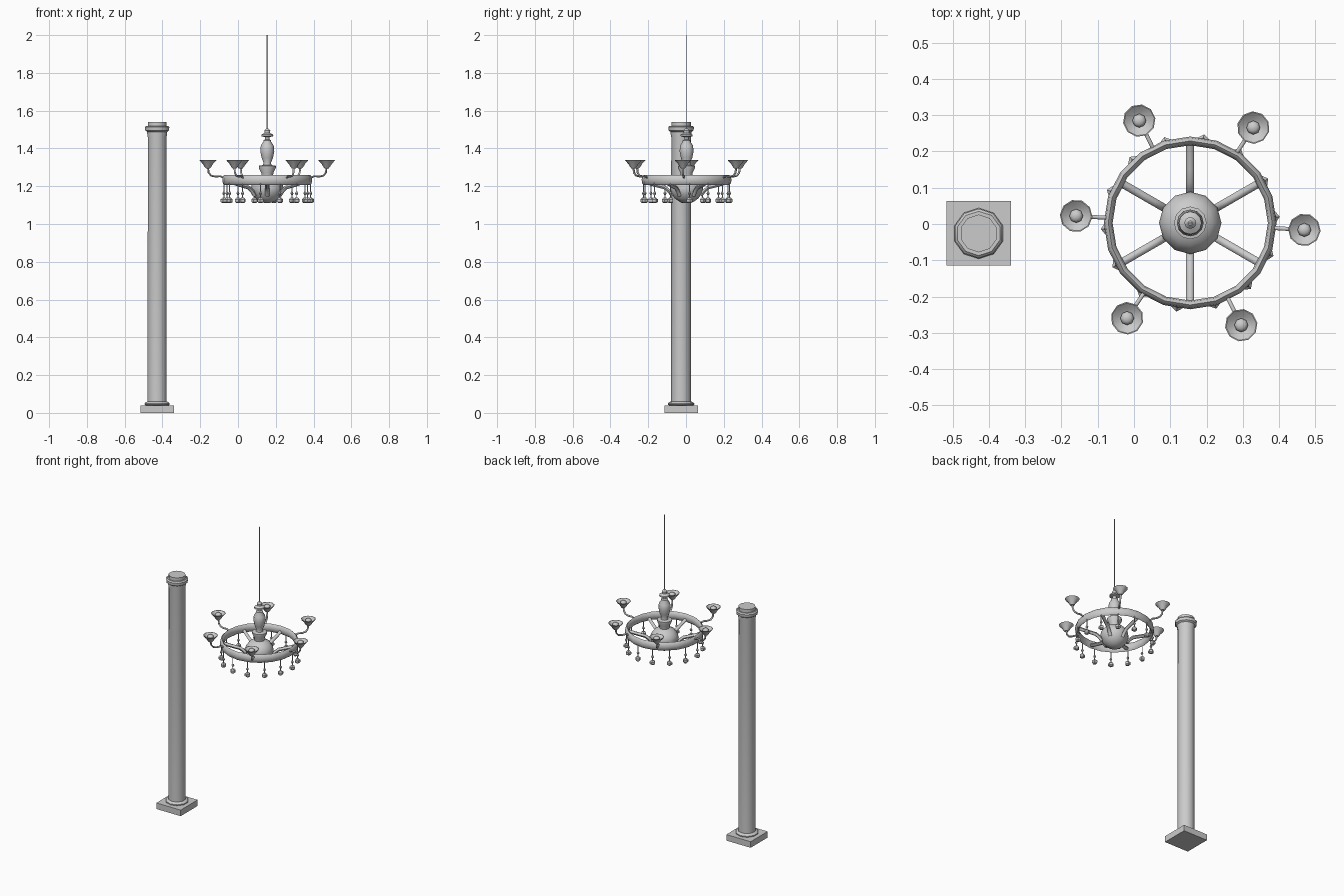
import bpy, bmesh, math
from mathutils import Vector

if "Cube" in bpy.data.objects:
    bpy.data.objects.remove(bpy.data.objects["Cube"])

CX, CY = 0.155, 0.003      # chandelier axis
PX, PY = -0.428, -0.026    # column axis


def make(name, bm, smooth=True, angle=40):
    bmesh.ops.recalc_face_normals(bm, faces=bm.faces)
    me = bpy.data.meshes.new(name)
    bm.to_mesh(me)
    bm.free()
    ob = bpy.data.objects.new(name, me)
    bpy.context.collection.objects.link(ob)
    if smooth:
        bpy.ops.object.select_all(action='DESELECT')
        ob.select_set(True)
        bpy.context.view_layer.objects.active = ob
        bpy.ops.object.shade_smooth_by_angle(angle=math.radians(angle))
    return ob


def lathe(bm, profile, x, y, n, closed=False, phase=0.0):
    """Revolve (radius, z) points about a vertical axis."""
    rings = []
    for r, z in profile:
        rings.append([bm.verts.new((x + r * math.cos(phase + 2 * math.pi * i / n),
                                    y + r * math.sin(phase + 2 * math.pi * i / n), z))
                      for i in range(n)])
    pairs = list(zip(rings, rings[1:]))
    if closed:
        pairs.append((rings[-1], rings[0]))
    else:
        bm.faces.new(rings[0])
        bm.faces.new(rings[-1])
    for a, b in pairs:
        for i in range(n):
            j = (i + 1) % n
            bm.faces.new((a[i], a[j], b[j], b[i]))


def tube(bm, path, ang, rad, n=6):
    """Sweep a round section along (radius, z) points in a radial plane."""
    out = Vector((math.cos(ang), math.sin(ang), 0))
    side = Vector((-math.sin(ang), math.cos(ang), 0))
    pts = [Vector((CX, CY, z)) + out * r for r, z in path]
    rings = []
    for i, p in enumerate(pts):
        t = (pts[min(i + 1, len(pts) - 1)] - pts[max(i - 1, 0)]).normalized()
        up = side.cross(t)
        rings.append([bm.verts.new(p + rad * (side * math.cos(2 * math.pi * k / n)
                                              + up * math.sin(2 * math.pi * k / n)))
                      for k in range(n)])
    for a, b in zip(rings, rings[1:]):
        for k in range(n):
            j = (k + 1) % n
            bm.faces.new((a[k], a[j], b[j], b[k]))
    bm.faces.new(rings[0])
    bm.faces.new(rings[-1])


def box(name, center, size):
    bm = bmesh.new()
    bmesh.ops.create_cube(bm, size=1)
    for v in bm.verts:
        v.co = Vector(center) + Vector([a * b for a, b in zip(v.co, size)])
    return make(name, bm, False)


# Column: square plinth and turned shaft
box("column_plinth", (PX, PY, 0.02), (0.178, 0.178, 0.04))
bm = bmesh.new()
lathe(bm, [(0.064, 0.04), (0.07, 0.044), (0.07, 0.05), (0.062, 0.058), (0.053, 0.06),
           (0.052, 1.46), (0.056, 1.48), (0.056, 1.488), (0.066, 1.495), (0.068, 1.513),
           (0.061, 1.52), (0.052, 1.52), (0.052, 1.541)], PX, PY, 10, phase=math.pi / 10)
make("column_shaft", bm)

# Hanging rod
box("hanging_rod", (CX, CY, 1.75), (0.009, 0.002, 0.5))

# Turned central stem
bm = bmesh.new()
lathe(bm, [(0.03, 1.24), (0.032, 1.27), (0.045, 1.297), (0.045, 1.308), (0.022, 1.312),
           (0.02, 1.325), (0.03, 1.35), (0.037, 1.385), (0.034, 1.415), (0.021, 1.435),
           (0.021, 1.443), (0.011, 1.447), (0.013, 1.46), (0.032, 1.465), (0.031, 1.473),
           (0.015, 1.482), (0.016, 1.495), (0.006, 1.506)], CX, CY, 12)
make("central_stem", bm)

# Round bowl at the hub
bm = bmesh.new()
lathe(bm, [(0.006, 1.11), (0.035, 1.116), (0.063, 1.136), (0.08, 1.163), (0.086, 1.19),
           (0.08, 1.215), (0.062, 1.238), (0.03, 1.255)], CX, CY, 12)
make("hub_bowl", bm, angle=60)

# Main ring with an oval section
bm = bmesh.new()
lathe(bm, [(0.226 + 0.012 * math.cos(k * math.pi / 4), 1.233 + 0.027 * math.sin(k * math.pi / 4))
           for k in range(8)], CX, CY, 20, closed=True)
make("main_ring", bm, angle=50)

# Six curved spokes
bm = bmesh.new()
for k in range(6):
    tube(bm, [(0.225, 1.225), (0.19, 1.213), (0.15, 1.202), (0.115, 1.193),
              (0.093, 1.175), (0.075, 1.15)], math.radians(30 + 60 * k), 0.011)
make("spokes", bm, angle=60)

# Six candle arms, dishes and bulbs
arms, cups, bulbs = bmesh.new(), bmesh.new(), bmesh.new()
for k in range(6):
    a = math.radians(-3.5 + 60 * k)
    x, y = CX + 0.315 * math.cos(a), CY + 0.315 * math.sin(a)
    tube(arms, [(0.23, 1.245), (0.25, 1.253), (0.275, 1.251), (0.298, 1.256),
                (0.311, 1.272), (0.315, 1.305)], a, 0.0055)
    lathe(cups, [(0.011, 1.295), (0.018, 1.303), (0.027, 1.318), (0.045, 1.338),
                 (0.042, 1.338), (0.024, 1.322), (0.01, 1.316)], x, y, 10, phase=a)
    lathe(bulbs, [(0.012, 1.316), (0.019, 1.324), (0.019, 1.332), (0.01, 1.34)], x, y, 8)
make("candle_arms", arms, angle=60)
make("candle_dishes", cups)
make("candle_stubs", bulbs, angle=60)

# Hanging beads around the ring
bm = bmesh.new()
for k in range(14):
    a = math.radians(4 + 360 / 14 * k)
    x, y = CX + 0.23 * math.cos(a), CY + 0.23 * math.sin(a)
    lathe(bm, [(0.003, 1.13), (0.003, 1.225)], x, y, 4, phase=a)
    lathe(bm, [(0.004, 1.153), (0.009, 1.162), (0.004, 1.171)], x, y, 5, phase=a)
    lathe(bm, [(0.008, 1.11), (0.017, 1.117), (0.017, 1.131), (0.008, 1.139)], x, y, 5, phase=a)
make("pendant_beads", bm, False)
